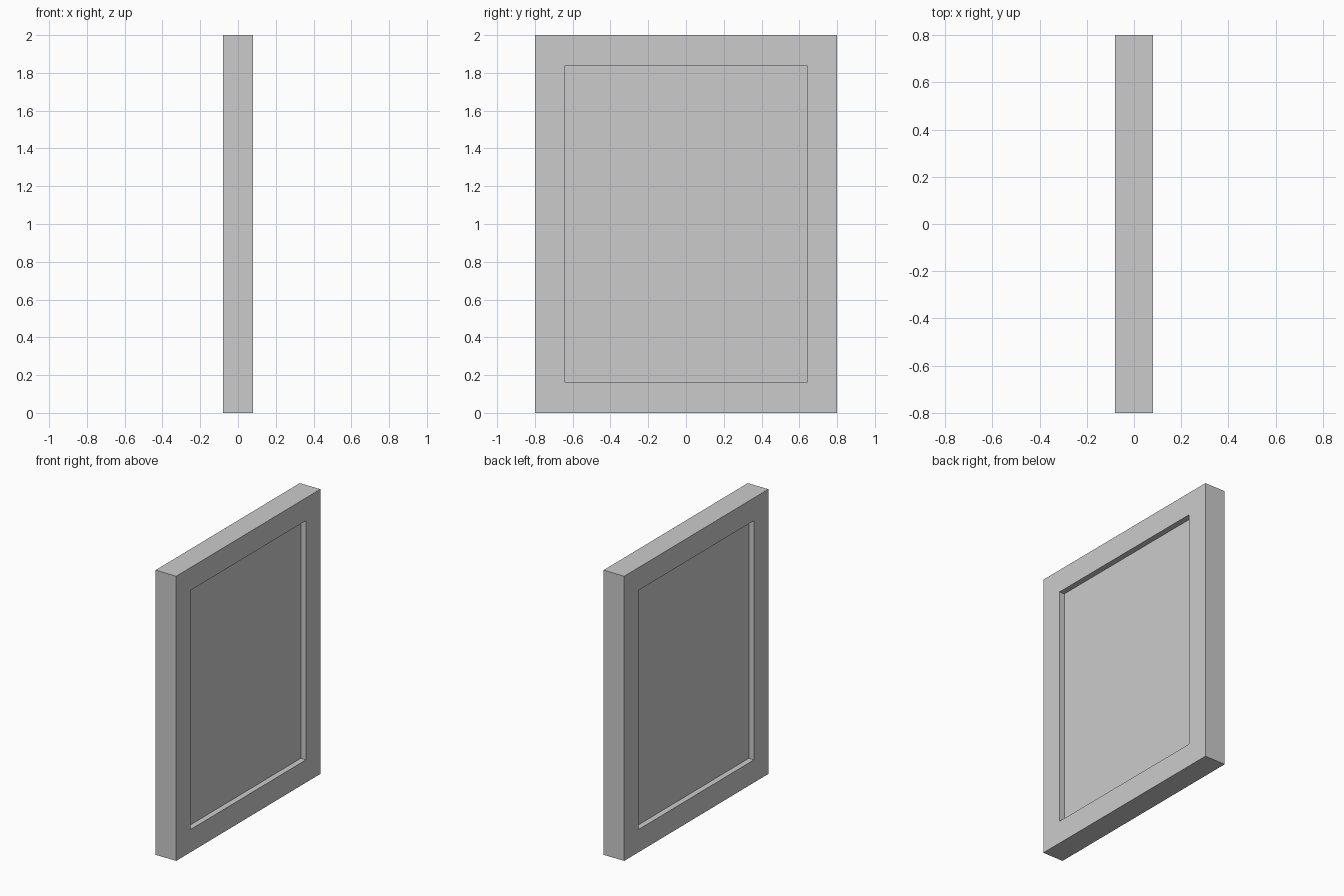
import bpy, bmesh
from mathutils import Matrix

if "Cube" in bpy.data.objects:
    bpy.data.objects.remove(bpy.data.objects["Cube"])

THICK, WIDTH, HEIGHT = 0.16, 1.6, 2.0
BORDER, RECESS = 0.16, 0.04

# Slab standing on the ground
bm = bmesh.new()
bmesh.ops.create_cube(bm, size=1.0, matrix=Matrix.Translation((0, 0, HEIGHT / 2))
                      @ Matrix.Diagonal((THICK, WIDTH, HEIGHT, 1)))
bm.normal_update()

# Recessed panel on both broad sides, leaving an even border
broad = [f for f in bm.faces if abs(f.normal.x) > 0.9]
bmesh.ops.inset_individual(bm, faces=broad, thickness=BORDER, use_even_offset=True)
for f in broad:
    shift = -f.normal * RECESS
    ring = bmesh.ops.extrude_discrete_faces(bm, faces=[f])["faces"]
    bmesh.ops.translate(bm, verts=list({v for r in ring for v in r.verts}), vec=shift)
bmesh.ops.recalc_face_normals(bm, faces=bm.faces[:])

mesh = bpy.data.meshes.new("framed_panel")
bm.to_mesh(mesh)
bm.free()
bpy.context.collection.objects.link(bpy.data.objects.new("framed_panel", mesh))
